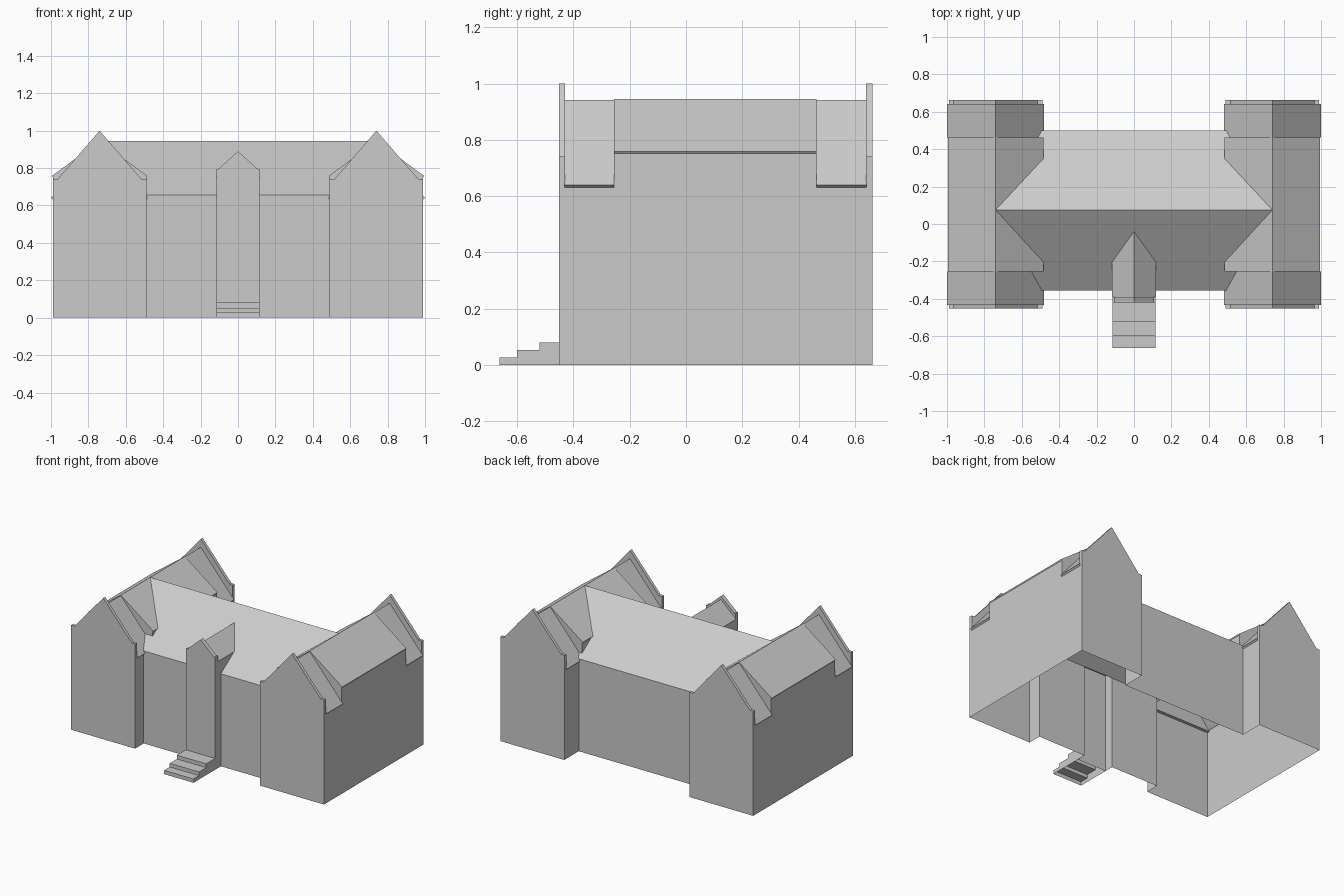
import bpy, bmesh

if "Cube" in bpy.data.objects:
    bpy.data.objects.remove(bpy.data.objects["Cube"])

CX, XI, XO = 0.74, 0.49, 0.99          # wing ridge, inner wall, outer wall
YF, YB = -0.452, 0.662                 # wing front and back
MF, MB, RY = -0.355, 0.50, 0.075       # main block front, back, ridge line
SF, SB = -0.255, 0.463                 # where the steep roof ends stop
RZ, EZ = 0.945, 0.655                  # ridge and main eave heights


def build(name, polys, mirror=True, thick=0):
    """Mesh from a few polygons, mirrored across x = 0, optionally thickened."""
    bm = bmesh.new()
    for p in polys:
        bm.faces.new([bm.verts.new(v) for v in p])
    bmesh.ops.remove_doubles(bm, verts=bm.verts, dist=0.0005)
    bmesh.ops.recalc_face_normals(bm, faces=bm.faces)
    if thick and sum(f.normal.z for f in bm.faces) < 0:
        bmesh.ops.reverse_faces(bm, faces=bm.faces)
    me = bpy.data.meshes.new(name)
    bm.to_mesh(me)
    bm.free()
    ob = bpy.data.objects.new(name, me)
    bpy.context.collection.objects.link(ob)
    if mirror:
        ob.modifiers.new("mirror", 'MIRROR').use_clip = True
    if thick:
        s = ob.modifiers.new("thickness", 'SOLIDIFY')
        s.thickness = thick
        s.offset = -1
    return ob


def wall(a, b, top, base=0):
    return [(*a, base), (*b, base), (*b, top), (*a, top)]


def prism(name, profile, y0, y1, mirror=True):
    """Solid x-z profile extruded along y."""
    n = len(profile)
    a = [(x, y0, z) for x, z in profile]
    b = [(x, y1, z) for x, z in profile]
    sides = [[a[i], a[(i + 1) % n], b[(i + 1) % n], b[i]] for i in range(n)]
    return build(name, [a, b] + sides, mirror)


# Outer walls: one open shell around the whole footprint
LOW = 0.645
build("walls", [
    wall((0.115, MF), (XI, MF), EZ),
    wall((XI, MF), (XI, YF), LOW),
    wall((XI, YF), (XO, YF), LOW),
    wall((XO, YF), (XO, SF), LOW),
    wall((XO, SF), (XO, SB), 0.755),
    wall((XO, SB), (XO, YB), LOW),
    wall((XO, YB), (XI, YB), LOW),
    wall((XI, YB), (XI, MB), LOW),
    wall((XI, MB), (0, MB), EZ),
])

# Raised gable parapets at both ends of each wing
gable = [(XI, 0.62), (XO, 0.62), (XO, 0.74), (0.965, 0.74),
         (CX, 1.0), (0.515, 0.74), (XI, 0.74)]
prism("front_gable", gable, YF, YF + 0.022)
prism("back_gable", gable, YB - 0.022, YB)

# Steep roof pieces at the wing ends
for name, y0, y1 in (("front_steep_roof", YF + 0.02, SF),
                     ("back_steep_roof", SB, YB - 0.02)):
    build(name, [[(CX, y0, 0.942), (CX, y1, 0.942),
                  (CX + s * 0.26, y1, 0.64), (CX + s * 0.26, y0, 0.64)]
                 for s in (-1, 1)], thick=0.022)

# Shallower wing roof, cut along the valleys with the main roof
build("wing_roof", [
    [(CX, SF, RZ), (CX, RY, RZ), (CX, SB, RZ), (0.995, SB, 0.758), (0.995, SF, 0.758)],
    [(CX, SF, RZ), (CX, RY, RZ), (0.485, -0.203, 0.758), (0.485, SF, 0.758)],
    [(CX, SB, RZ), (CX, RY, RZ), (0.485, 0.347, 0.758), (0.485, SB, 0.758)],
], thick=0.012)

# Cheeks closing the gap between steep and shallow roofs
cheeks = [[(CX, y, 0.94), (CX + s * 0.25, y, LOW), (CX + s * 0.25, y, 0.755)]
          for y in (SF, SB) for s in (-1, 1)]
cheeks += [wall((XI, SF), (XI, -0.205), 0.752, 0.68),
           wall((XI, 0.348), (XI, SB), 0.752, 0.66)]
build("roof_cheeks", cheeks)

# Main roof
build("main_roof", [
    [(0, RY, RZ), (CX, RY, RZ), (XI, -0.2, 0.76), (XI, SF, 0.722),
     (0.548, SF, 0.722), (0.493, MF, EZ), (0, MF, EZ)],
    [(0, RY, RZ), (CX, RY, RZ), (XI, 0.346, 0.76), (XI, SB, 0.68),
     (0.513, SB, 0.68), (0.493, MB, EZ), (0, MB, EZ)],
])

# Porch: walls, parapet and small roof running back into the main roof
PW, PY = 0.115, -0.42
build("porch_walls", [
    wall((0, PY), (PW, PY), 0.70),
    [(PW, PY, 0), (PW, MF, 0), (PW, MF, EZ), (PW, -0.205, 0.757), (PW, PY, 0.757)],
])
prism("porch_gable", [(-PW, 0.70), (PW, 0.70), (PW, 0.795), (0.105, 0.795),
                      (0, 0.89), (-0.105, 0.795), (-PW, 0.795)],
      PY, PY + 0.03, mirror=False)
build("porch_roof", [[(0, PY + 0.03, 0.867), (0, -0.04, 0.867),
                      (0.118, -0.205, 0.757), (0.118, PY + 0.03, 0.757)]], thick=0.01)

# Entrance steps: treads, risers and sides, open underneath
step = [(-0.662, 0), (-0.662, 0.027), (-0.60, 0.027), (-0.60, 0.053),
        (-0.52, 0.053), (-0.52, 0.08), (PY, 0.08)]
faces = [[(0, *p), (PW, *p), (PW, *q), (0, *q)] for p, q in zip(step, step[1:])]
faces.append([(PW, *p) for p in step] + [(PW, PY, 0)])
build("entrance_steps", faces)
